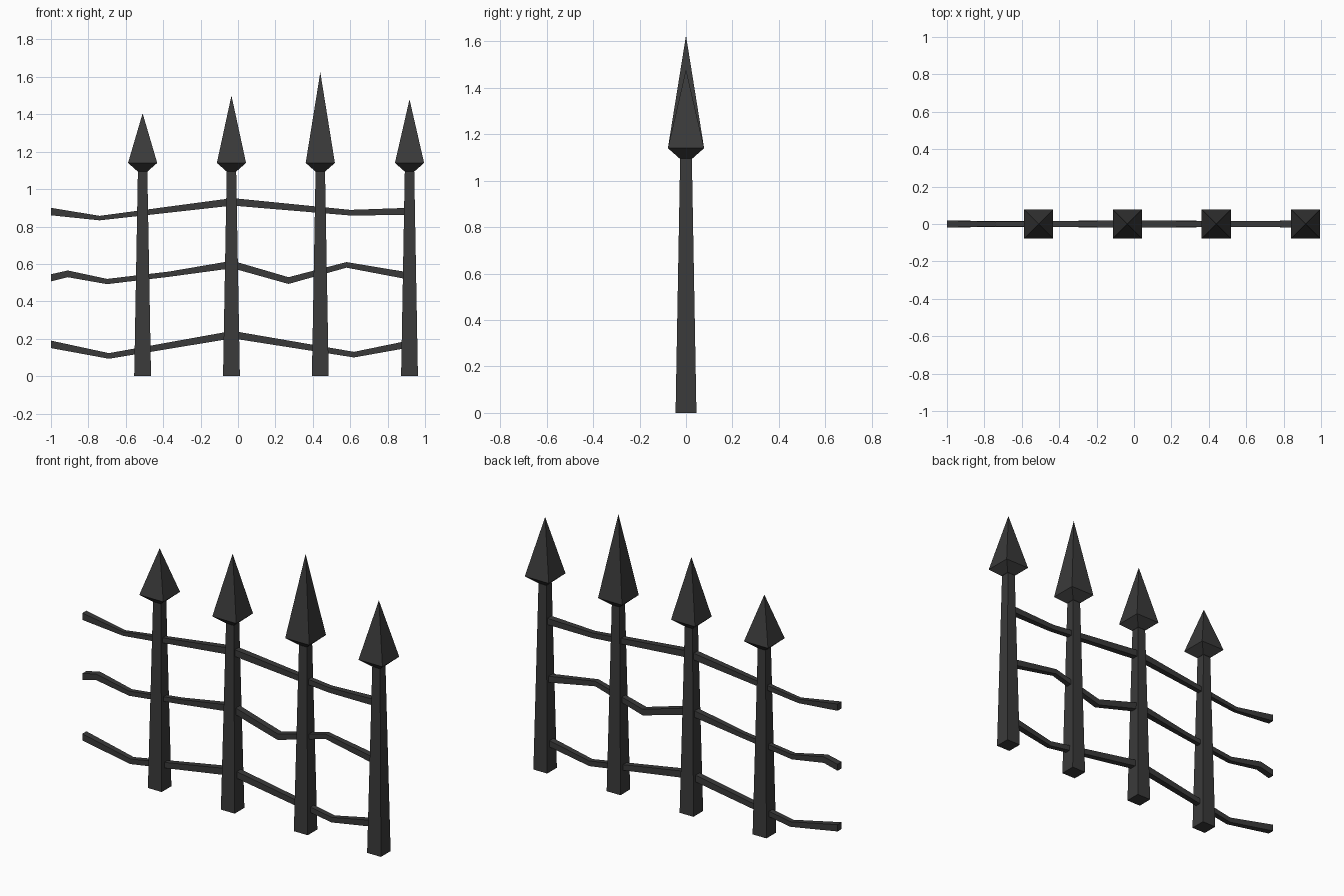
import bpy
import bmesh

cube = bpy.data.objects.get("Cube")
if cube:
    bpy.data.objects.remove(cube, do_unlink=True)

# Dark wrought iron
iron = bpy.data.materials.new("dark_iron")
iron.use_nodes = True
colour = (0.042, 0.042, 0.042, 1)
iron.diffuse_color = colour
bsdf = iron.node_tree.nodes["Principled BSDF"]
bsdf.inputs["Base Color"].default_value = colour
bsdf.inputs["Roughness"].default_value = 0.8


def loft(name, rings):
    """Join four-cornered rings into a closed flat-shaded solid."""
    bm = bmesh.new()
    loops = [[bm.verts.new(p) for p in ring] for ring in rings]
    for a, b in zip(loops, loops[1:]):
        for i in range(4):
            j = (i + 1) % 4
            bm.faces.new((a[i], a[j], b[j], b[i]))
    bm.faces.new(loops[0])
    bm.faces.new(loops[-1])
    bmesh.ops.remove_doubles(bm, verts=bm.verts, dist=0.0001)
    bmesh.ops.recalc_face_normals(bm, faces=bm.faces)
    mesh = bpy.data.meshes.new(name)
    bm.to_mesh(mesh)
    bm.free()
    mesh.materials.append(iron)
    obj = bpy.data.objects.new(name, mesh)
    bpy.context.collection.objects.link(obj)
    return obj


CORNERS = [(-1, -1), (1, -1), (1, 1), (-1, 1)]


def square_column(name, x, levels):
    """Stack centred squares given as (height, half width)."""
    return loft(name, [[(x + r * u, r * v, z) for u, v in CORNERS]
                       for z, r in levels])


def rail(name, points):
    """Bar through (x, z, half thickness) points."""
    return loft(name, [[(x, u * min(h, 0.019), z + v * h) for u, v in CORNERS]
                       for x, z, h in points])


# Tapered posts with spear heads of differing height
for n, (x, tip) in enumerate([(-0.51, 1.405), (-0.035, 1.5),
                              (0.44, 1.625), (0.917, 1.48)], 1):
    square_column(f"post_{n}", x, [(0, 0.045), (1.11, 0.025)])
    square_column(f"spear_head_{n}", x,
                  [(1.095, 0.027), (1.14, 0.078), (tip, 0.00001)])

# Bent rails
rail("top_rail", [(-1, 0.88, 0.02), (-0.74, 0.845, 0.012), (-0.03, 0.932, 0.02),
                  (0.6, 0.874, 0.015), (0.917, 0.881, 0.019)])
rail("middle_rail", [(-1, 0.526, 0.019), (-0.91, 0.547, 0.018),
                     (-0.7, 0.506, 0.014), (-0.37, 0.545, 0.014),
                     (-0.03, 0.597, 0.02), (0.27, 0.511, 0.018),
                     (0.58, 0.595, 0.015), (0.917, 0.535, 0.019)])
rail("bottom_rail", [(-1, 0.17, 0.02), (-0.69, 0.108, 0.015),
                     (-0.03, 0.222, 0.02), (0.62, 0.115, 0.015),
                     (0.917, 0.172, 0.019)])
